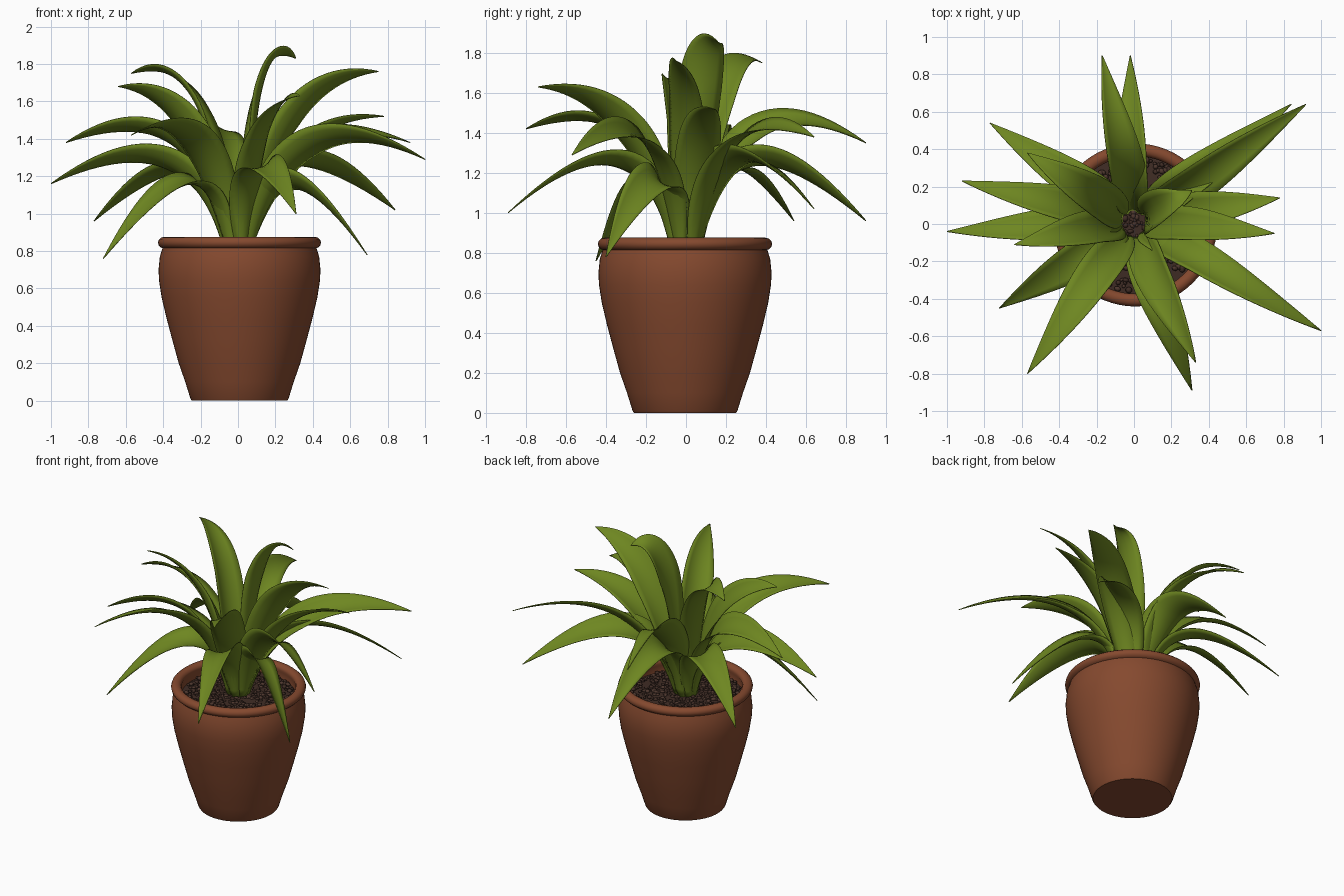
import bpy, bmesh, math, random
from mathutils import Vector, Matrix

random.seed(4)
cube = bpy.data.objects.get("Cube")
if cube:
    bpy.data.objects.remove(cube)

POT_CENTRE = Vector((0.008, -0.005, 0))


def material(name, rgb):
    m = bpy.data.materials.new(name)
    m.use_nodes = True
    m.diffuse_color = (*rgb, 1)
    bsdf = m.node_tree.nodes["Principled BSDF"]
    bsdf.inputs["Base Color"].default_value = (*rgb, 1)
    bsdf.inputs["Roughness"].default_value = 0.8
    return m


terracotta = material("terracotta", (0.235, 0.067, 0.028))
leaf_green = material("leaf green", (0.155, 0.24, 0.015))
soil_brown = material("soil brown", (0.05, 0.025, 0.018))
pebble_brown = material("pebble brown", (0.075, 0.038, 0.027))


def finish(name, bm, mats, angle=40):
    mesh = bpy.data.meshes.new(name)
    bm.to_mesh(mesh)
    bm.free()
    obj = bpy.data.objects.new(name, mesh)
    bpy.context.collection.objects.link(obj)
    for m in mats:
        mesh.materials.append(m)
    bpy.ops.object.select_all(action='DESELECT')
    obj.select_set(True)
    bpy.context.view_layer.objects.active = obj
    bpy.ops.object.shade_smooth_by_angle(angle=math.radians(angle))
    return obj


def lathe(name, profile, mat, steps=64):
    bm = bmesh.new()
    verts = [bm.verts.new((r, 0, z)) for r, z in profile]
    edges = [bm.edges.new(pair) for pair in zip(verts, verts[1:])]
    bmesh.ops.spin(bm, geom=verts + edges, axis=(0, 0, 1), cent=(0, 0, 0),
                   angle=math.tau, steps=steps)
    bmesh.ops.remove_doubles(bm, verts=bm.verts, dist=0.0005)
    bmesh.ops.recalc_face_normals(bm, faces=bm.faces)
    obj = finish(name, bm, [mat])
    obj.location = POT_CENTRE
    return obj


# Pot: tapered wall, rolled rim, inner wall
rim = [(0.402 + 0.034 * math.cos(a), 0.845 + 0.031 * math.sin(a))
       for a in [math.radians(d) for d in range(-60, 211, 30)]]
wall = [(0, 0), (0.255, 0), (0.262, 0.01), (0.29, 0.1), (0.325, 0.2),
        (0.358, 0.32), (0.39, 0.44), (0.416, 0.55), (0.43, 0.64),
        (0.433, 0.7), (0.426, 0.77), (0.412, 0.815)]
lathe("pot", wall + rim + [(0.37, 0.76), (0.36, 0.74)], terracotta)

# Soil bed and loose pebbles
lathe("soil", [(0, 0.80), (0.2, 0.797), (0.375, 0.785)], soil_brown, 32)
bm = bmesh.new()
for i in range(520):
    r, a = 0.355 * math.sqrt(random.random()), random.uniform(0, math.tau)
    size = random.uniform(0.011, 0.021)
    spot = POT_CENTRE + Vector((r * math.cos(a), r * math.sin(a), 0.798))
    turn = Matrix.Rotation(random.uniform(0, math.tau), 4, 'Z')
    shape = Matrix.Diagonal((1, random.uniform(0.6, 1), 0.7, 1))
    before = len(bm.faces)
    bmesh.ops.create_icosphere(bm, subdivisions=1, radius=size,
                               matrix=Matrix.Translation(spot) @ turn @ shape)
    bm.faces.ensure_lookup_table()
    for f in bm.faces[before:]:
        f.material_index = i % 2
finish("soil_pebbles", bm, [pebble_brown, soil_brown], 60)


# Leaves: an arching spine carrying a tapered, channelled and rolled blade
def leaf(name, tip, peak, bend, roll, half_width=0.108, rows=28):
    tip = Vector(tip)
    out = Vector((tip.x, tip.y, 0)).normalized()
    flat_side = Vector((-out.y, out.x, 0))
    base = out * 0.073 + Vector((0, 0, 0.79))
    rise, drop = peak - base.z, tip.z - base.z
    lift = rise + math.sqrt(max(0, rise * (rise - drop)))
    reach = Vector((tip.x, tip.y)).length
    mid = out * max(0.085, bend * reach) + Vector((0, 0, base.z + lift))
    bm = bmesh.new()
    previous = None
    for i in range(rows + 1):
        t = i / rows
        point = base * (1 - t) ** 2 + mid * 2 * t * (1 - t) + tip * t * t
        along = ((mid - base) * (1 - t) + (tip - mid) * t).normalized()
        twist = math.radians(roll) * min(1, 0.3 + 1.5 * t)
        side = Matrix.Rotation(twist, 3, along) @ flat_side
        up = along.cross(side)
        w = half_width * (t + 0.03) ** 0.8 * (1.005 - t) / 0.306
        cup = 0.55 - 0.4 * t
        row = [bm.verts.new(point + side * w * s + up * w * cup * s * s)
               for s in (-1, -0.67, -0.33, 0, 0.33, 0.67, 1)]
        if previous:
            for j in range(6):
                bm.faces.new((previous[j], previous[j + 1], row[j + 1], row[j]))
        previous = row
    obj = finish(name, bm, [leaf_green], 60)
    thick = obj.modifiers.new("thickness", 'SOLIDIFY')
    thick.thickness = 0.004
    thick.offset = 0


# tip position, highest point, how far out the spine bends, roll in degrees
LEAVES = [
    ((-0.17, 0.90, 1.35), 1.46, 0.25, 30),
    ((-0.02, 0.90, 0.96), 1.26, 0.2, -30),
    ((0.84, 0.64, 1.02), 1.27, 0.2, -25),
    ((0.92, 0.64, 1.38), 1.43, 0.28, 25),
    ((0.78, 0.14, 1.52), 1.52, 0.3, -20),
    ((0.75, -0.05, 1.76), 1.76, 0.28, -35),
    ((1.00, -0.57, 1.29), 1.41, 0.25, -35),
    ((0.69, -0.40, 0.78), 1.16, 0.22, -35),
    ((0.33, -0.74, 1.63), 1.63, 0.28, 30),
    ((0.31, -0.89, 1.00), 1.25, 0.22, 20),
    ((-0.57, -0.80, 1.42), 1.47, 0.25, 20),
    ((-0.72, -0.45, 0.76), 1.16, 0.22, -12),
    ((-0.64, -0.11, 1.68), 1.68, 0.28, 35),
    ((-1.00, -0.04, 1.16), 1.30, 0.25, 32),
    ((-0.92, 0.23, 1.38), 1.46, 0.25, 30),
    ((-0.77, 0.54, 0.96), 1.22, 0.22, 15),
    ((-0.57, 0.38, 1.75), 1.77, 0.25, 22),
    ((0.31, 0.18, 1.83), 1.86, 0.1, -30),
]
for number, (tip, peak, bend, roll) in enumerate(LEAVES, 1):
    leaf(f"leaf_{number}", tip, peak, bend, roll)
